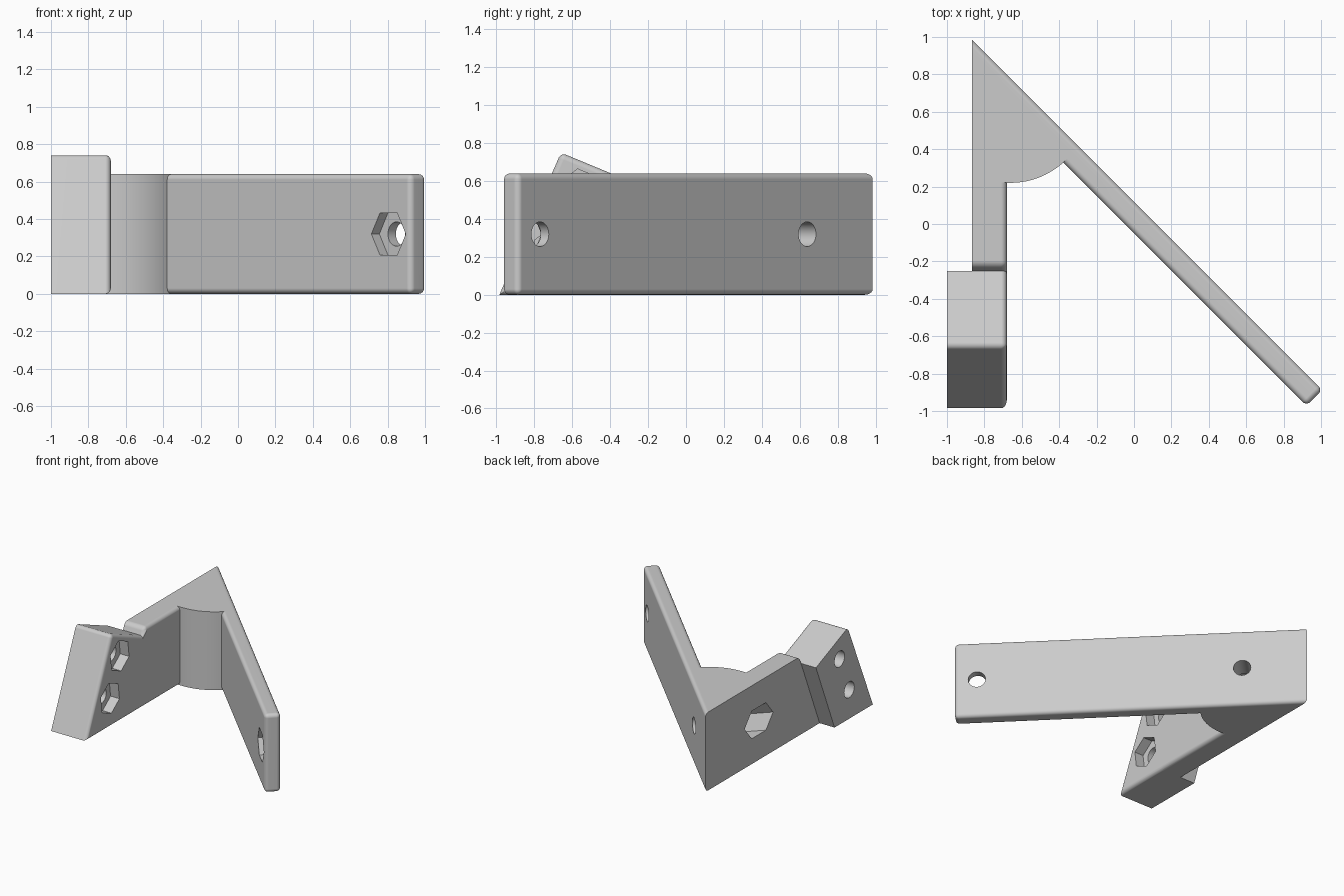
import bpy, bmesh
from math import sin, cos, pi, radians
from mathutils import Vector

cube = bpy.data.objects.get("Cube")
if cube:
    bpy.data.objects.remove(cube)

GREY = (0.6, 0.6, 0.6, 1)
mat = bpy.data.materials.new("light grey")
mat.use_nodes = True
mat.diffuse_color = GREY
mat.node_tree.nodes["Principled BSDF"].inputs["Base Color"].default_value = GREY

H = 0.64            # bracket height
BACK = -0.865       # outer face of the wall
INNER = -0.68       # inner face of the wall
R = 0.03            # edge rounding


def solid(name, ring, sweep, round_rule=None, cut_x=None):
    """Sweep a closed 3D ring, round chosen edges, trim below cut_x."""
    bm = bmesh.new()
    face = bm.faces.new([bm.verts.new(p) for p in ring])
    ext = bmesh.ops.extrude_face_region(bm, geom=[face])
    bmesh.ops.translate(bm, vec=sweep,
                        verts=[g for g in ext["geom"] if isinstance(g, bmesh.types.BMVert)])
    bmesh.ops.recalc_face_normals(bm, faces=bm.faces)
    if round_rule:
        edges = [e for e in bm.edges if round_rule((e.verts[0].co + e.verts[1].co) / 2)]
        bmesh.ops.bevel(bm, geom=edges, offset=R, segments=5, profile=0.5, affect='EDGES')
    if cut_x is not None:
        bmesh.ops.bisect_plane(bm, geom=bm.verts[:] + bm.edges[:] + bm.faces[:],
                               plane_co=(cut_x, 0, 0), plane_no=(-1, 0, 0), clear_outer=True)
        bmesh.ops.holes_fill(bm, edges=[e for e in bm.edges if e.is_boundary])
        bmesh.ops.recalc_face_normals(bm, faces=bm.faces)
    mesh = bpy.data.meshes.new(name)
    bm.to_mesh(mesh)
    bm.free()
    mesh.materials.append(mat)
    ob = bpy.data.objects.new(name, mesh)
    bpy.context.collection.objects.link(ob)
    return ob


def rod(start, direction, length, radius, sides, vertex_dir):
    """Prism cutter along a direction, with one corner towards vertex_dir."""
    d, u = Vector(direction).normalized(), Vector(vertex_dir).normalized()
    v = d.cross(u)
    angles = [2 * pi * i / sides for i in range(sides)]
    return solid("cutter", [Vector(start) + radius * (u * cos(a) + v * sin(a)) for a in angles],
                 d * length)


def combine(body, other, operation):
    mod = body.modifiers.new(operation, 'BOOLEAN')
    mod.object, mod.operation, mod.solver = other, operation, 'EXACT'
    bpy.context.view_layer.update()
    mesh = bpy.data.meshes.new_from_object(
        body.evaluated_get(bpy.context.evaluated_depsgraph_get()))
    body.modifiers.clear()
    body.data = mesh
    bpy.data.objects.remove(other)


# Diagonal plate, rounded all over and trimmed flush with the wall
corners = [((s + d) / 2, (s - d) / 2) for s, d in
           ((0.12, 1.895), (0.12, -2.2), (-0.05, -2.2), (-0.05, 1.895))]
bracket = solid("angle_bracket", [(x, y, 0) for x, y in corners], (0, 0, H),
                lambda m: True, BACK)

# Straight wall with a slanted front end
wall = solid("wall", [(BACK, y, z) for y, z in
                      ((0.7, 0), (0.7, H), (-0.225, H), (-0.253, 0.57), (-0.35, 0.45), (-0.6, 0))],
             (INNER - BACK, 0, 0),
             lambda m: (m.x > INNER - 0.001 and (m.z < 0.001 or m.z > 0.6) and m.y < 0.69)
             or (m.z > H - 0.001 and m.y < -0.2))

# Rounded corner column between wall and plate
arc = [radians(-100 + 57 * i / 16) for i in range(17)]
column = solid("corner_column",
               [(BACK, 0.92, 0), (BACK, 0.3, 0), (-0.75, 0.3, 0)]
               + [(-0.66 + 0.42 * cos(a), 0.64 + 0.42 * sin(a), 0) for a in arc]
               + [(-0.4, 0.45, 0)], (0, 0, H))

# Tilted mounting block
block = solid("tilted_block", [(-1, y, z) for y, z in
                               ((-0.985, 0), (-0.49, 0), (-0.25, 0.58), (-0.66, 0.75))],
              (INNER + 1, 0, 0),
              lambda m: (m.x > INNER - 0.001 and not -0.4 < m.y < -0.3)
              or (m.z > 0.74 and m.y < -0.6))

for part in (column, wall, block):
    combine(bracket, part, 'UNION')

# Bolt holes through the plate, each with a hexagonal nut pocket
out, side, up = Vector((1, 1, 0)).normalized(), Vector((1, -1, 0)), Vector((0, 0, 1))
for x, skin, reach in ((0.89, 0.06, 0.3), (-0.52, 0.2, 0.8)):
    mouth = Vector((x, 0.12 - x, 0.32))
    combine(bracket, rod(mouth + out * 0.1, -out, 0.1 + skin + 0.02, 0.065, 32, up), 'DIFFERENCE')
    combine(bracket, rod(mouth - out * skin, -out, reach, 0.13, 6, side), 'DIFFERENCE')

# Bolt holes and nut pockets through the tilted block
tilt = radians(37.5)
for y, z in ((-0.555, 0.535), (-0.68, 0.237)):
    combine(bracket, rod((-1.1, y, z), (1, 0, 0), 0.36, 0.065, 32, up), 'DIFFERENCE')
    combine(bracket, rod((INNER - 0.08, y, z), (1, 0, 0), 0.2, 0.13, 6,
                         (0, cos(tilt), sin(tilt))), 'DIFFERENCE')

# Smooth rounded edges, crisp corners
bpy.ops.object.select_all(action='DESELECT')
bracket.select_set(True)
bpy.context.view_layer.objects.active = bracket
bpy.ops.object.shade_smooth_by_angle(angle=radians(30))
weighted = bracket.modifiers.new("even shading", 'WEIGHTED_NORMAL')
weighted.keep_sharp = True
